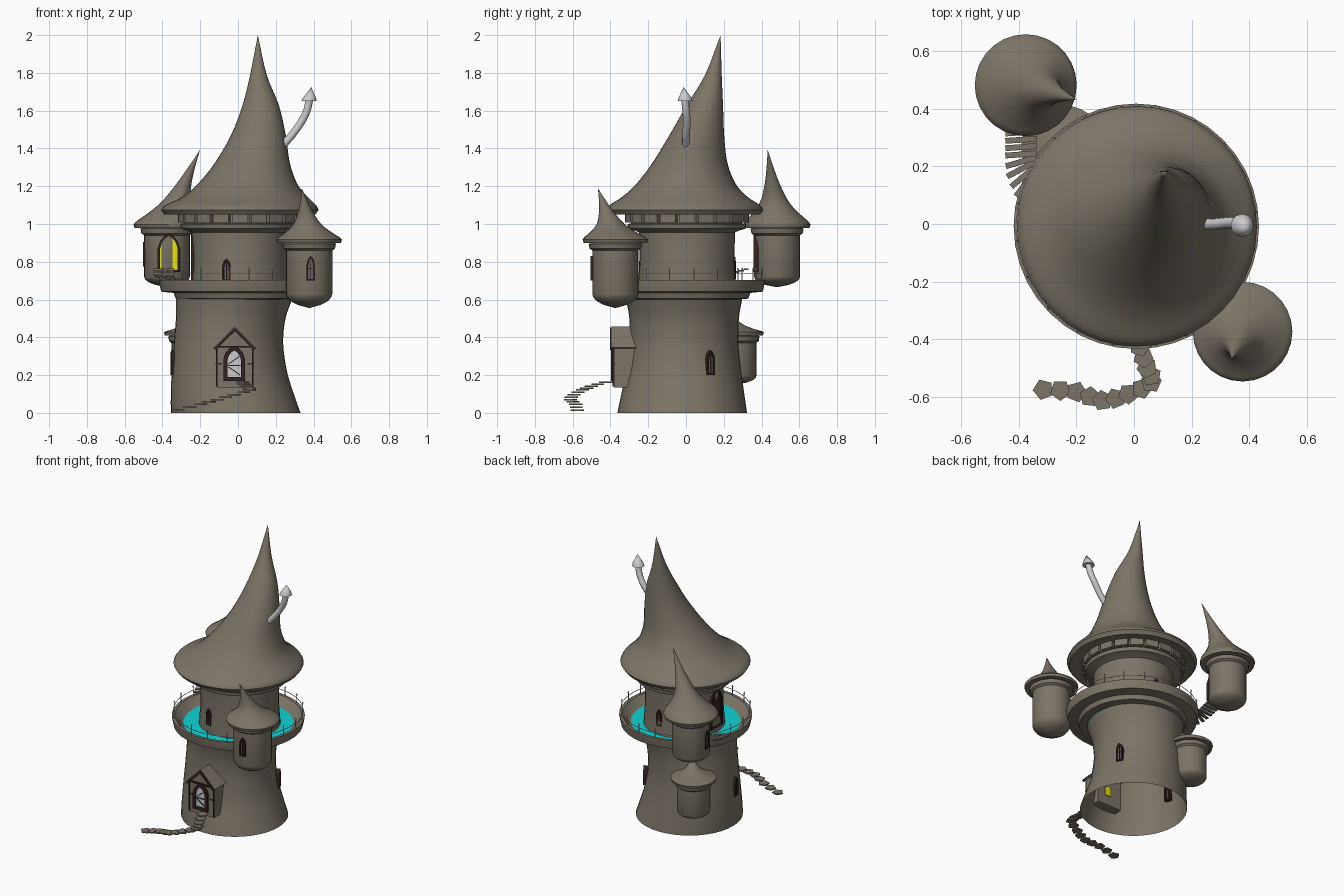
import bpy, bmesh, math
from mathutils import Vector, Matrix

if "Cube" in bpy.data.objects:
    bpy.data.objects.remove(bpy.data.objects["Cube"])

def material(name, rgb):
    m = bpy.data.materials.new(name)
    m.diffuse_color = (*rgb, 1)
    m.use_nodes = True
    m.node_tree.nodes["Principled BSDF"].inputs["Base Color"].default_value = m.diffuse_color
    return m

STONE = material("stone", (0.20, 0.175, 0.135))
PANE = material("dark_pane", (0.13, 0.12, 0.105))
WOOD = material("dark_wood", (0.034, 0.016, 0.013))
METAL = material("light_grey", (0.60, 0.60, 0.62))
CYAN = material("cyan", (0.004, 0.66, 0.66))
YELLOW = material("yellow", (0.78, 0.78, 0.002))

def finish(name, bm, mat, smooth=True):
    bmesh.ops.recalc_face_normals(bm, faces=bm.faces)
    me = bpy.data.meshes.new(name)
    bm.to_mesh(me)
    bm.free()
    me.materials.append(mat)
    if smooth:
        me.shade_smooth()
        me.set_sharp_from_angle(angle=math.radians(38))
    ob = bpy.data.objects.new(name, me)
    bpy.context.collection.objects.link(ob)
    return ob

def rings(bm, loops, closed=False):
    """Bridge a list of vertex loops; a loop of one vertex is a tip."""
    pairs = list(zip(loops, loops[1:])) + ([(loops[-1], loops[0])] if closed else [])
    for a, b in pairs:
        n = max(len(a), len(b))
        for i in range(n):
            j = (i + 1) % n
            if len(a) == 1:
                bm.faces.new((a[0], b[j], b[i]))
            elif len(b) == 1:
                bm.faces.new((a[i], a[j], b[0]))
            else:
                bm.faces.new((a[i], a[j], b[j], b[i]))

def lathe(bm, pts, n=32, centre=(0, 0), closed=False):
    """Points are (radius, z) or (radius, z, cx, cy)."""
    loops = []
    for p in pts:
        r, z = p[:2]
        cx, cy = p[2:] if len(p) == 4 else centre
        if r < 1e-5:
            loops.append([bm.verts.new((cx, cy, z))])
        else:
            loops.append([bm.verts.new((cx + r * math.cos(i * math.tau / n),
                                        cy + r * math.sin(i * math.tau / n), z)) for i in range(n)])
    rings(bm, loops, closed)

def turned(name, pts, mat, n=32, centre=(0, 0), closed=False):
    bm = bmesh.new()
    lathe(bm, pts, n, centre, closed)
    return finish(name, bm, mat)

def spline(pts, steps=4):
    """Catmull-Rom refinement of a profile."""
    p = [Vector(q) for q in pts]
    p = [2 * p[0] - p[1]] + p + [2 * p[-1] - p[-2]]
    out = []
    for a, b, c, d in zip(p, p[1:], p[2:], p[3:]):
        for s in range(steps):
            t = s / steps
            out.append(tuple(0.5 * (2 * b + (c - a) * t + (2 * a - 5 * b + 4 * c - d) * t * t
                                    + (3 * b - a - 3 * c + d) * t ** 3)))
    return out + [tuple(p[-2])]

def prism(bm, outline, y0, y1, M=Matrix()):
    """Extrude an (x, z) outline from y0 to y1."""
    a, b = ([bm.verts.new(M @ Vector((x, y, z))) for x, z in outline] for y in (y0, y1))
    bm.faces.new(a)
    bm.faces.new(b[::-1])
    rings(bm, [a, b])

def box(bm, c, size, M=Matrix()):
    x, y, z = c
    sx, sy, sz = (s / 2 for s in size)
    prism(bm, [(x - sx, z - sz), (x + sx, z - sz), (x + sx, z + sz), (x - sx, z + sz)], y - sy, y + sy, M)

def arch(w, h, z=0):
    half = [(w / 2, 0.62 * h), (0.4 * w, 0.8 * h), (0.22 * w, 0.93 * h)]
    pts = [(-w / 2, 0), (w / 2, 0)] + half + [(0, h)] + [(-x, q) for x, q in half[::-1]]
    return [(x, q + z) for x, q in pts]

def opening(name, pos, azimuth, w, h, pane, bars=True, frame=0.009):
    """Arched window or door facing the azimuth: frame, pane and bars."""
    M = Matrix.Translation(pos) @ Matrix.Rotation(math.radians(azimuth + 90), 4, 'Z')
    bm = bmesh.new()
    outer, inner = arch(w, h), arch(w - 2 * frame, h - 2.2 * frame, frame)
    rings(bm, [[bm.verts.new(M @ Vector((x, y, z))) for x, z in o]
               for o, y in ((outer, 0.025), (outer, -0.01), (inner, -0.01), (inner, 0.025))], closed=True)
    if bars:
        box(bm, (0, -0.003, h * 0.47), (0.004, 0.008, h * 0.9), M)
        box(bm, (0, -0.003, h * 0.5), (w * 0.95, 0.008, 0.004), M)
    finish(name + "_frame", bm, WOOD, False)
    bm = bmesh.new()
    prism(bm, inner, -0.002, 0.005, M)
    finish(name + "_pane", bm, pane, False)

# Main tower: flared hollow base, balcony bowl with sunken floor, upper storey
turned("tower_base", spline([(0.343, 0, -0.012, -0.02), (0.331, 0.07, -0.025, -0.018), (0.308, 0.2, -0.044, -0.013),
                             (0.293, 0.32, -0.05, -0.012), (0.288, 0.41, -0.048, -0.01),
                             (0.291, 0.51, -0.037, -0.01), (0.308, 0.605, -0.02, -0.01)]), STONE, 40)
BC = (0.008, -0.008)
turned("balcony", [(0.29, 0.6), (0.338, 0.605), (0.348, 0.635), (0.415, 0.642), (0.426, 0.695),
                   (0.426, 0.703), (0.405, 0.703), (0.35, 0.648), (0.29, 0.64)], STONE, 40, BC, True)
turned("balcony_floor", [(0.23, 0.641), (0.352, 0.641), (0.352, 0.65), (0.23, 0.65)], CYAN, 40, BC, True)
UC = (0.01, 0.005)
turned("upper_storey", [(0.262, 0.64), (0.25, 0.8), (0.255, 0.955), (0.275, 0.965), (0.31, 0.975),
                        (0.315, 1.0), (0.295, 1.003), (0.295, 1.07)], STONE, 40, UC)
bm = bmesh.new()
for i in range(20):
    box(bm, (0, -0.305, 1.032), (0.086, 0.045, 0.046),
        Matrix.Translation((*UC, 0)) @ Matrix.Rotation(i * math.tau / 20, 4, 'Z'))
finish("eave_blocks", bm, STONE, False)

# Leaning main roof
turned("main_roof", [(0.27, 1.062, 0.01, -0.005), (0.40, 1.05, 0.01, -0.008)] +
       spline([(0.417, 1.075, 0.01, -0.008), (0.398, 1.1, 0.015, -0.007), (0.33, 1.145, 0.037, -0.006),
               (0.265, 1.21, 0.05, 0.0), (0.2, 1.32, 0.075, 0.02), (0.145, 1.47, 0.108, 0.057),
               (0.096, 1.63, 0.12, 0.1), (0.044, 1.79, 0.108, 0.145), (0, 2.0, 0.105, 0.183)]), STONE, 40)

# Balcony railing
bm = bmesh.new()
for i in range(20):
    a = i * math.tau / 20 + 0.12
    if not 150 < math.degrees(a) < 168:
        lathe(bm, [(0, 0.7), (0.003, 0.7), (0.003, 0.755), (0.006, 0.76), (0, 0.772)], 6,
              (BC[0] + 0.416 * math.cos(a), BC[1] + 0.416 * math.sin(a)))
for z in (0.735,):
    lathe(bm, [(0.415, z), (0.418, z), (0.418, z + 0.003), (0.415, z + 0.003)], 40, BC, True)
finish("railing", bm, METAL)

# Side turrets with rounded bottoms and leaning roofs
def turret(name, cx, cy, r, zb, dome, ze, re, tip):
    turned(name + "_body", [(0, zb), (r * 0.5, zb + dome * 0.22), (r * 0.82, zb + dome * 0.5), (r * 0.96, zb + dome * 0.78),
                            (r, zb + dome), (r, ze - 0.045), (r * 1.12, ze - 0.035), (r * 1.16, ze - 0.01),
                            (r, ze)], STONE, 28, (cx, cy))
    prof = []
    for t, f in ((0, 1), (0.05, 0.93), (0.13, 0.74), (0.3, 0.43), (0.55, 0.22), (0.8, 0.085), (1, 0)):
        k = t ** 1.1
        prof.append((re * f, ze + 0.012 + (tip[2] - ze - 0.012) * t, cx + (tip[0] - cx) * k, cy + (tip[1] - cy) * k))
    turned(name + "_roof", [(r * 0.9, ze, cx, cy), (re * 0.97, ze - 0.006, cx, cy)] + spline(prof, 3), STONE, 28)

turret("high_turret", -0.376, 0.482, 0.121, 0.665, 0.055, 0.985, 0.177, (-0.2, 0.432, 1.395))
turret("front_turret", 0.377, -0.374, 0.122, 0.555, 0.075, 0.905, 0.173, (0.338, -0.467, 1.19))
turret("low_turret", -0.245, 0.265, 0.107, 0.15, 0.045, 0.415, 0.147, (-0.19, 0.21, 0.545))

# Windows and doors
opening("front_turret_window", (0.385, -0.495, 0.7), -90, 0.045, 0.13, PANE)
opening("high_turret_window", (-0.492, 0.475, 0.775), 180, 0.045, 0.13, PANE)
opening("high_turret_door", (-0.366, 0.367, 0.745), -90, 0.118, 0.205, YELLOW, False, 0.012)
opening("upper_front_window", (-0.06, -0.235, 0.7), -104, 0.045, 0.115, PANE)
opening("upper_back_window", (0.03, 0.252, 0.71), 85, 0.045, 0.115, PANE)
opening("upper_side_door", (-0.24, 0.01, 0.68), 180, 0.13, 0.275, WOOD, False, 0.014)
opening("right_window", (0.228, 0.13, 0.2), 27, 0.045, 0.13, PANE)
opening("left_window", (-0.345, -0.06, 0.2), 188, 0.045, 0.13, PANE)

# Front porch with gabled roof, timber trim and door
bm = bmesh.new()
prism(bm, [(-0.112, 0.135), (0.078, 0.135), (0.078, 0.35), (-0.017, 0.44), (-0.112, 0.35)], -0.38, -0.265)
finish("porch_walls", bm, STONE, False)
bm = bmesh.new()
gable = [(-0.13, 0.345), (-0.017, 0.458), (0.096, 0.345), (0.083, 0.34), (-0.017, 0.438), (-0.117, 0.34)]
prism(bm, gable, -0.395, -0.25)
finish("porch_roof", bm, STONE, False)
bm = bmesh.new()
prism(bm, [(x, z - 0.006) for x, z in gable], -0.402, -0.394)
box(bm, (-0.017, -0.384, 0.35), (0.2, 0.014, 0.01))
for x in (-0.112, 0.078):
    box(bm, (x, -0.383, 0.245), (0.007, 0.01, 0.21))
    box(bm, (x * 0.9 - 0.002, -0.382, 0.26), (0.035, 0.01, 0.006))
    box(bm, (x, -0.32, 0.35), (0.008, 0.12, 0.012))
finish("porch_timber", bm, WOOD, False)
opening("front_door", (-0.02, -0.386, 0.168), -90, 0.115, 0.187, METAL, False, 0.021)
bm = bmesh.new()
for z, ang in ((0.25, 0), (0.222, 35), (0.28, -35)):
    box(bm, (0, 0, 0), (0.075, 0.006, 0.005),
        Matrix.Translation((-0.02, -0.389, z)) @ Matrix.Rotation(math.radians(ang), 4, 'Y'))
finish("front_door_bars", bm, WOOD, False)
bm = bmesh.new()
prism(bm, arch(0.045, 0.07, 0.2), -0.264, -0.256)
finish("inner_door_panel", bm, YELLOW, False)

# Winding stepping slabs to the front door
bm = bmesh.new()
path = spline([(0.02, -0.425, 0.163), (0.045, -0.5, 0.14), (0.06, -0.55, 0.122), (-0.02, -0.59, 0.095),
               (-0.11, -0.613, 0.07), (-0.2, -0.583, 0.045), (-0.315, -0.575, 0.015)], 2)
for i, (x, y, z) in enumerate(path):
    loops = [[bm.verts.new((x + 0.037 * math.cos(k * math.tau / 5 + i), y + 0.037 * math.sin(k * math.tau / 5 + i), h))
              for k in range(5)] for h in (z - 0.004, z + 0.004)]
    rings(bm, loops)
    bm.faces.new(loops[0][::-1])
    bm.faces.new(loops[1])
finish("garden_steps", bm, STONE, False)

# Small stair from the balcony up to the high turret, with cyan edge plates at its gap
bm = bmesh.new()
for i in range(8):
    ang = math.radians(4 + max(0, i - 3) * 12)
    box(bm, (0, 0, 0), (0.11, 0.02, 0.009),
        Matrix.Translation((-0.392 + max(0, i - 5) * 0.008, 0.318 - 0.0255 * i, 0.76 - 0.007 * i))
        @ Matrix.Rotation(ang, 4, 'Z'))
finish("turret_stair", bm, STONE, False)
bm = bmesh.new()
for a in (147, 164.5):
    box(bm, (0.416, 0, 0.704), (0.022, 0.014, 0.008),
        Matrix.Translation((*BC, 0)) @ Matrix.Rotation(math.radians(a), 4, 'Z'))
finish("stair_gap_plates", bm, CYAN, False)

# Bent chimney pipe with conical cap
bm = bmesh.new()
path = [Vector((x, y, z)) for x, y, z in spline([(0.24, 0.0, 1.42), (0.285, 0.0, 1.47), (0.335, 0.005, 1.54),
                                               (0.365, 0.0, 1.6), (0.378, -0.005, 1.66)], 3)]
loops = []
for i, p in enumerate(path):
    d = path[min(i + 1, len(path) - 1)] - path[max(i - 1, 0)]
    q = d.to_track_quat('Z', 'Y')
    loops.append([bm.verts.new(p + q @ Vector((0.02 * math.cos(k * math.tau / 12), 0.02 * math.sin(k * math.tau / 12), 0)))
                  for k in range(12)])
rings(bm, loops)
finish("chimney_pipe", bm, METAL)
turned("chimney_cap", [(0, 1.65, 0.378, -0.005), (0.04, 1.65, 0.376, -0.005), (0.036, 1.665, 0.378, -0.005),
                       (0, 1.725, 0.388, -0.012)], METAL, 12)
